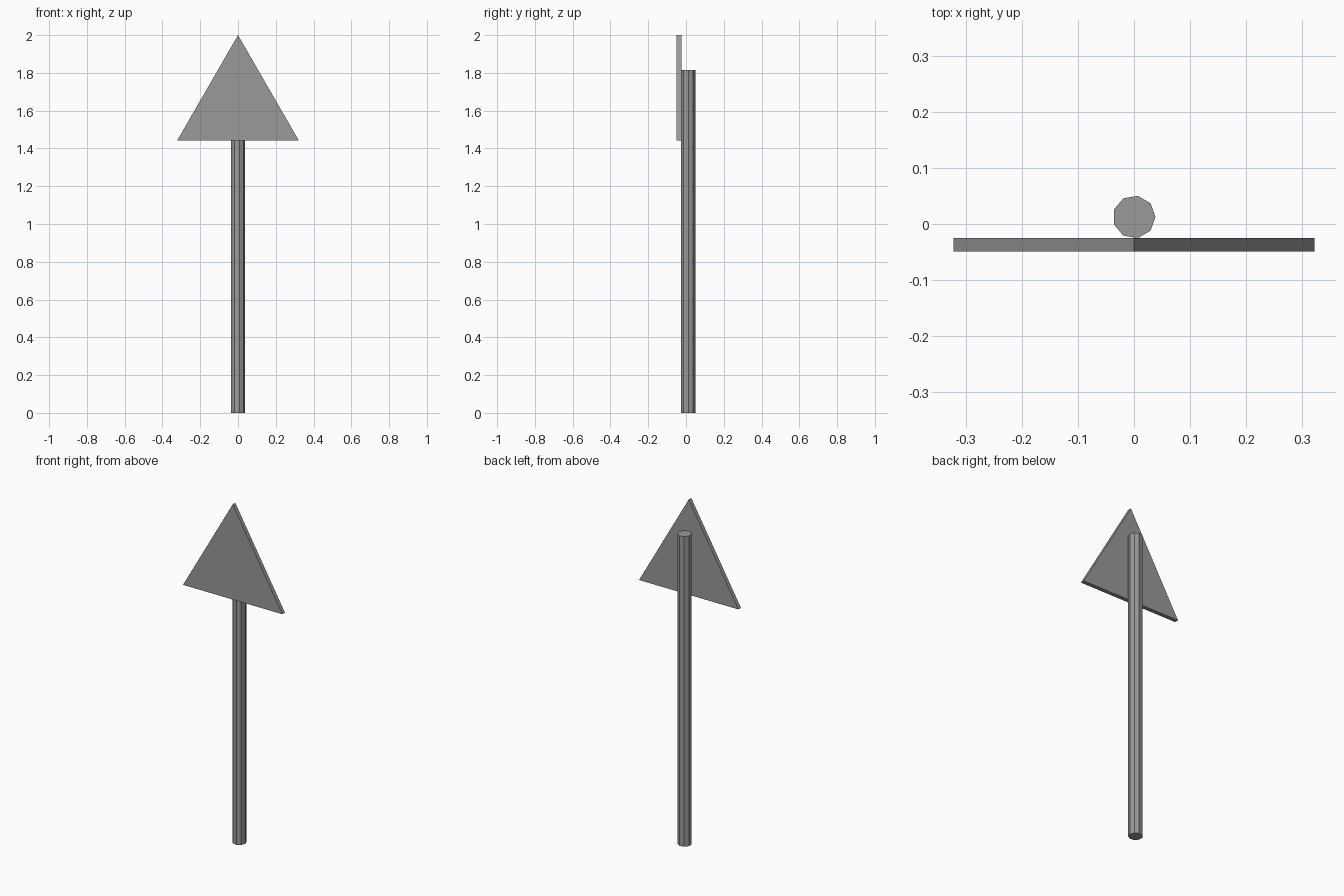
import bpy
import math

cube = bpy.data.objects.get("Cube")
if cube:
    bpy.data.objects.remove(cube, do_unlink=True)

# One grey for the whole sign
GREY = (0.32, 0.32, 0.32, 1.0)
grey = bpy.data.materials.new("plain_grey")
grey.use_nodes = True
grey.diffuse_color = GREY
grey.node_tree.nodes["Principled BSDF"].inputs["Base Color"].default_value = GREY


def prism(name, sides, radius, depth, location, rotation):
    """Regular prism with flat faces."""
    bpy.ops.mesh.primitive_cylinder_add(vertices=sides, radius=radius, depth=depth,
                                        location=location, rotation=rotation)
    obj = bpy.context.object
    obj.name = name
    obj.data.materials.append(grey)
    return obj


# Nine-sided post, one corner pointing along +x
POST_HEIGHT = 1.815
prism("post", 9, 0.0383, POST_HEIGHT, (0, 0.0125, POST_HEIGHT / 2),
      (0, 0, -math.pi / 2))

# Equilateral triangular plate, point up, fixed to the front of the post
PLATE_RADIUS = 0.3715
prism("sign_plate", 3, PLATE_RADIUS, 0.024, (0, -0.037, 2 - PLATE_RADIUS),
      (math.pi / 2, 0, 0))
